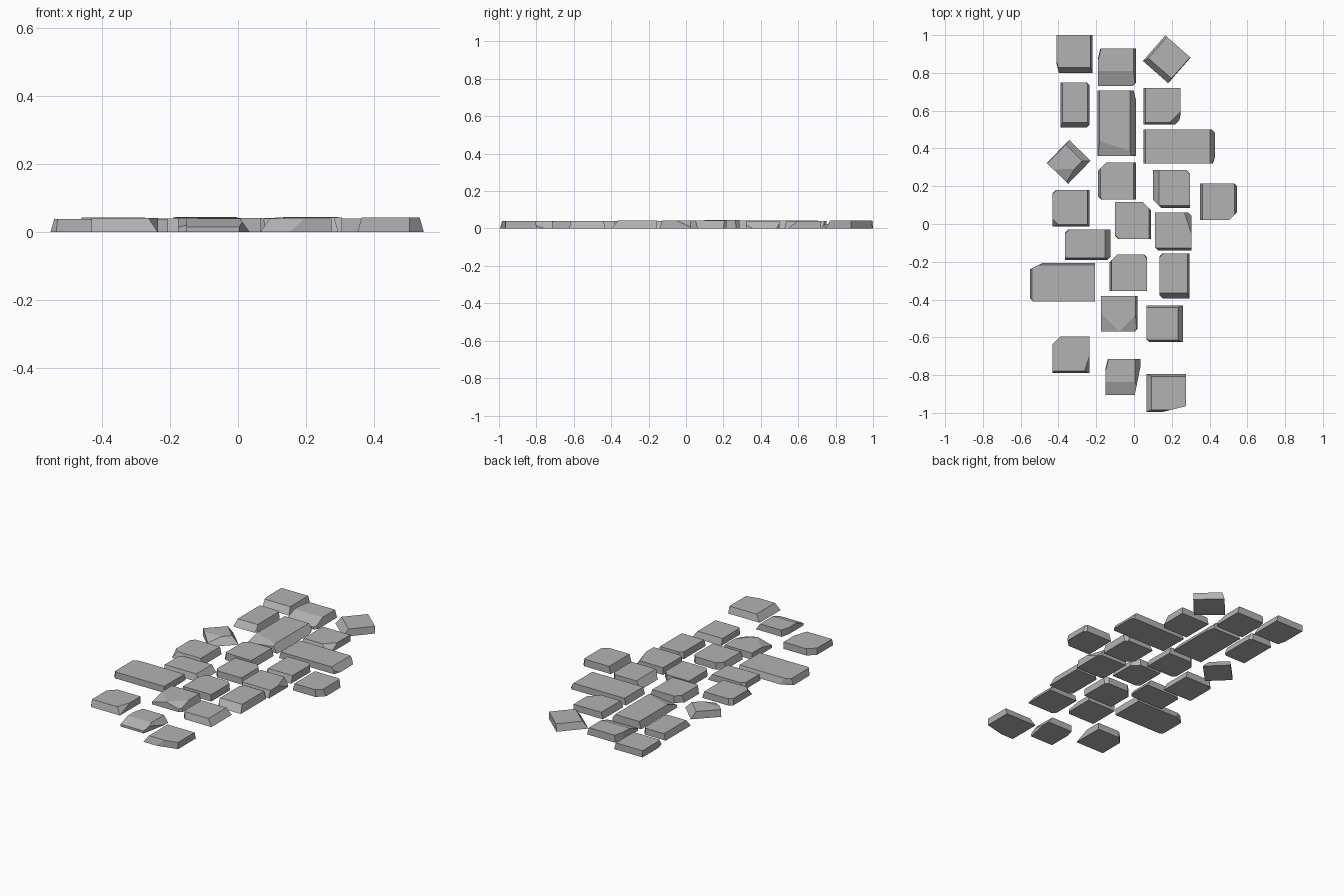
import bpy
import bmesh
import random
from mathutils import Matrix, Vector

random.seed(4)
cube = bpy.data.objects.get("Cube")
if cube:
    bpy.data.objects.remove(cube, do_unlink=True)

# One grey stone material
stone = bpy.data.materials.new("stone_grey")
stone.use_nodes = True
GREY = (0.45, 0.45, 0.45, 1)
stone.diffuse_color = GREY
stone.node_tree.nodes["Principled BSDF"].inputs["Base Color"].default_value = GREY

HEIGHT = 0.042
COMPASS = {"n": Vector((0, 1, 0)), "s": Vector((0, -1, 0)),
           "e": Vector((1, 0, 0)), "w": Vector((-1, 0, 0))}
# Inward depth of each chisel cut at the bottom and at the top of a stone
CUTS = {"trim": (0.03, 0.03), "nick": (0.012, 0.015), "bevel": (0, 0.012),
        "slope": (0, 0.03), "facet": (-0.04, 0.075)}


def chisel(bm, kind, heading):
    """Slice a flat face off the side named by the compass heading."""
    out = sum((COMPASS[c] for c in heading), Vector()).normalized()
    reach = max(v.co.dot(out) for v in bm.verts)
    low, high = CUTS[kind]
    normal = (out + Vector((0, 0, (high - low) / HEIGHT))).normalized()
    bmesh.ops.bisect_plane(bm, geom=bm.verts[:] + bm.edges[:] + bm.faces[:],
                           plane_co=out * (reach - low), plane_no=normal,
                           clear_outer=True)
    rim = [e for e in bm.edges if e.is_boundary]
    if rim:
        bmesh.ops.holes_fill(bm, edges=rim, sides=0)


def paving_stone(name, x, y, width, depth, cuts, turn=0):
    """Box block with chiselled sides, standing on the ground."""
    bm = bmesh.new()
    bmesh.ops.create_cube(bm, size=1)
    tall = HEIGHT * random.uniform(0.92, 1.06)
    bmesh.ops.scale(bm, vec=(width, depth, tall), verts=bm.verts)
    bmesh.ops.translate(bm, vec=(0, 0, tall / 2), verts=bm.verts)
    for cut in cuts.split():
        chisel(bm, *cut.split("-"))
    bmesh.ops.recalc_face_normals(bm, faces=bm.faces)
    bm.transform(Matrix.Translation((x, y, 0)) @ Matrix.Rotation(turn, 4, "Z"))
    mesh = bpy.data.meshes.new(name)
    bm.to_mesh(mesh)
    bm.free()
    mesh.materials.append(stone)
    bpy.context.collection.objects.link(bpy.data.objects.new(name, mesh))


# Western column: centre, size and chisel cuts
WEST = [
    (-.315, .9, .19, .2, "slope-s bevel-e nick-wwwws"),
    (-.312, .63, .155, .24, "bevel-w slope-s nick-ne nick-se bevel-e"),
    (-.333, .083, .195, .195, "slope-sw bevel-e bevel-s nick-nw"),
    (-.245, -.11, .24, .16, "nick-nw nick-se slope-e bevel-s"),
    (-.378, -.308, .345, .205, "trim-nnw nick-sw bevel-w bevel-n"),
    (-.333, -.692, .195, .195, "trim-nw slope-eees bevel-s"),
]

# Middle column
MIDDLE = [
    (-.09, .83, .2, .2, "nick-wwwwn nick-se facet-s bevel-e"),
    (-.092, .533, .205, .345, "nick-eeeen slope-e facet-sssw bevel-w"),
    (-.09, .228, .2, .195, "trim-nw bevel-w nick-sw bevel-e"),
    (-.005, .018, .19, .195, "trim-ne bevel-e nick-sw"),
    (-.03, -.258, .2, .195, "trim-nw nick-ne bevel-w"),
    (-.078, -.475, .195, .19, "facet-sw facet-se nick-se bevel-e"),
    (-.058, -.81, .185, .19, "trim-eeeees nick-wwwwn slope-e facet-s"),
]

# Eastern column
EAST = [
    (.148, .623, .195, .195, "nick-eeees nick-se bevel-s bevel-w slope-se"),
    (.24, .41, .38, .18, "nick-ne nick-eees slope-e bevel-w"),
    (.198, .185, .195, .2, "nick-ne trim-sw slope-w bevel-s"),
    (.448, .118, .195, .195, "nick-ne trim-se bevel-e bevel-w"),
    (.208, -.04, .195, .2, "nick-ne nick-sw slope-eeen bevel-s"),
    (.215, -.275, .16, .24, "nick-sw nick-nw bevel-e slope-s"),
    (.163, -.528, .195, .195, "nick-sw bevel-s slope-e bevel-n"),
    (.17, -.895, .21, .2, "trim-sssse slope-w bevel-s bevel-n"),
]

# Two stones lying turned, one in each outer column
TURNED = [
    (.178, .868, .19, .18, "slope-s bevel-w nick-e", -.72),
    (-.35, .333, .17, .17, "slope-e facet-sw slope-s nick-n", .8),
]

for side, rows in (("west", WEST), ("middle", MIDDLE),
                   ("east", EAST), ("turned", TURNED)):
    for number, row in enumerate(rows, start=1):
        paving_stone(f"paving_stone_{side}_{number}", *row)
